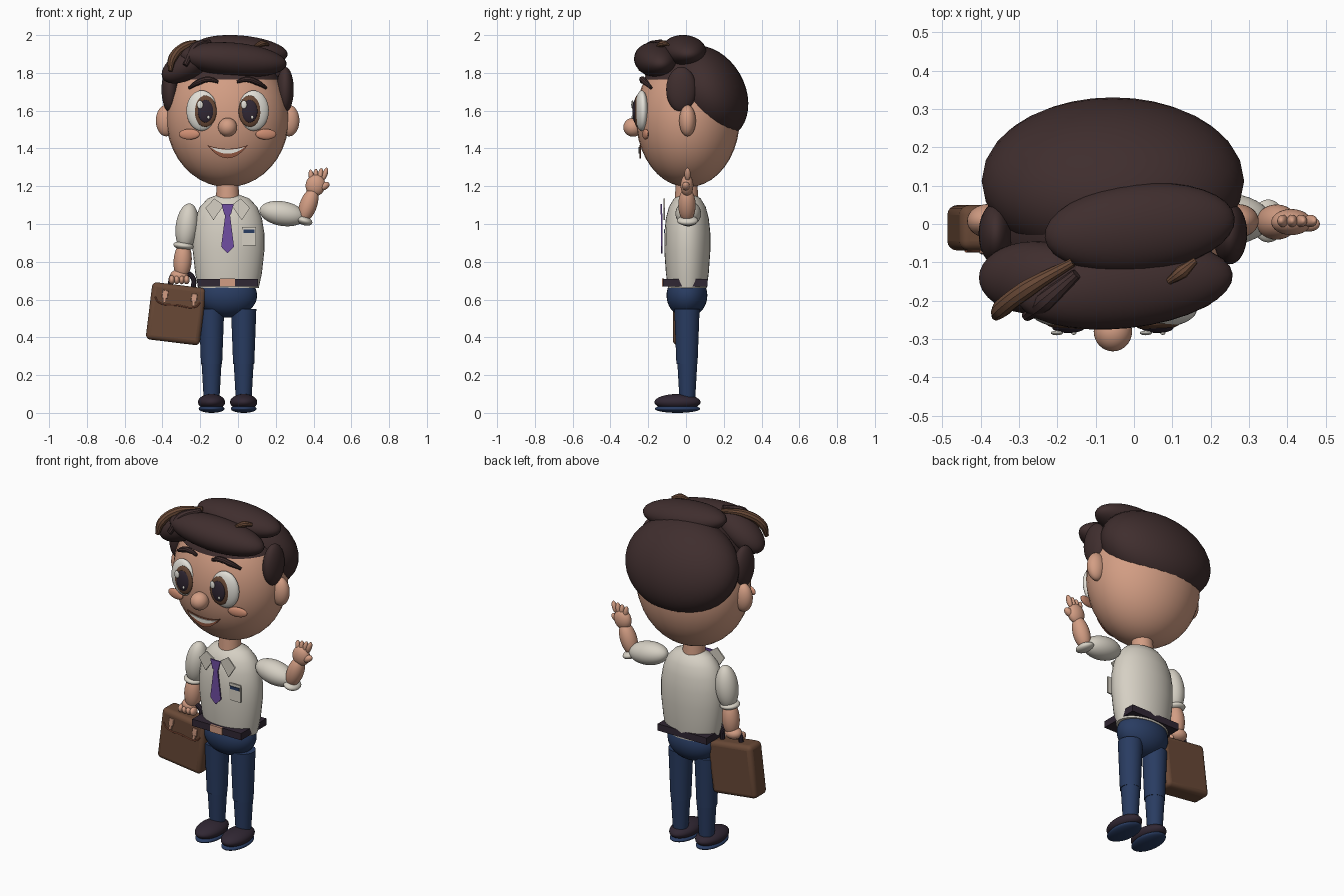
import bpy, bmesh, math
from mathutils import Matrix, Vector

cube = bpy.data.objects.get("Cube")
if cube:
    bpy.data.objects.remove(cube)

MID = -0.055  # body centre line


def material(name, rgb):
    m = bpy.data.materials.new(name)
    m.use_nodes = True
    m.diffuse_color = (*rgb, 1)
    m.node_tree.nodes["Principled BSDF"].inputs["Base Color"].default_value = (*rgb, 1)
    return m


SKIN = material("skin", (.65, .34, .23))
BLUSH = material("blush", (.62, .27, .17))
HAIR = material("dark hair", (.05, .027, .027))
SHIRT = material("shirt cream", (.67, .63, .55))
NAVY = material("trouser navy", (.022, .045, .12))
DARK = material("near black", (.03, .02, .033))
LEATHER = material("leather brown", (.14, .066, .037))
PURPLE = material("tie purple", (.16, .075, .36))
WHITE = material("eye white", (.76, .74, .68))
MOUTH = material("mouth brown", (.27, .09, .05))


def finish(ob, name, mat, smooth=True):
    ob.name = name
    ob.data.materials.append(mat)
    if smooth:
        bpy.ops.object.shade_smooth_by_angle()
    return ob


def ball(name, c, r, mat, rot=(0, 0, 0)):
    bpy.ops.mesh.primitive_uv_sphere_add(segments=32, ring_count=20, location=c,
                                         rotation=[math.radians(a) for a in rot])
    bpy.context.object.scale = r
    return finish(bpy.context.object, name, mat)


def cone(name, c, r1, r2, depth, mat, rot=0):
    bpy.ops.mesh.primitive_cone_add(vertices=32, radius1=r1, radius2=r2, depth=depth,
                                    location=c, rotation=(0, math.radians(rot), 0))
    return finish(bpy.context.object, name, mat)


def box(name, c, size, mat, rot=0, bevel=0):
    bpy.ops.mesh.primitive_cube_add(size=1, location=c, rotation=(0, math.radians(rot), 0))
    ob = bpy.context.object
    ob.scale = size
    if bevel:
        bpy.ops.object.transform_apply(location=False, rotation=False)
        mod = ob.modifiers.new("bevel", 'BEVEL')
        mod.width, mod.segments = bevel, 4
    return finish(ob, name, mat, bool(bevel))


def mesh_object(name, bm, mat, smooth):
    bmesh.ops.recalc_face_normals(bm, faces=bm.faces)
    me = bpy.data.meshes.new(name)
    bm.to_mesh(me)
    bm.free()
    ob = bpy.data.objects.new(name, me)
    bpy.context.collection.objects.link(ob)
    bpy.ops.object.select_all(action='DESELECT')
    ob.select_set(True)
    bpy.context.view_layer.objects.active = ob
    return finish(ob, name, mat, smooth)


def plate(name, pts, y, mat, thick=.008):
    """Thin upright plate from an (x, z) outline."""
    bm = bmesh.new()
    face = bm.faces.new([bm.verts.new((x, y, z)) for x, z in pts])
    ext = bmesh.ops.extrude_face_region(bm, geom=[face])
    moved = [v for v in ext["geom"] if isinstance(v, bmesh.types.BMVert)]
    bmesh.ops.translate(bm, verts=moved, vec=(0, thick, 0))
    return mesh_object(name, bm, mat, False)


def strand(name, pts, r, mat, taper=False):
    cu = bpy.data.curves.new(name, 'CURVE')
    cu.dimensions = '3D'
    cu.bevel_depth, cu.bevel_resolution, cu.use_fill_caps = r, 3, True
    sp = cu.splines.new('BEZIER')
    sp.bezier_points.add(len(pts) - 1)
    for i, (bp, p) in enumerate(zip(sp.bezier_points, pts)):
        bp.co = p
        bp.handle_left_type = bp.handle_right_type = 'AUTO'
        if taper and i in (0, len(pts) - 1):
            bp.radius = .5
    ob = bpy.data.objects.new(name, cu)
    bpy.context.collection.objects.link(ob)
    bpy.ops.object.select_all(action='DESELECT')
    ob.select_set(True)
    bpy.context.view_layer.objects.active = ob
    bpy.ops.object.convert(target='MESH')
    return finish(bpy.context.object, name, mat)


# Head and scalp cap
ball("head", (MID, .01, 1.56), (.325, .275, .365), SKIN)
cap = ball("scalp_cap", (MID, .012, 1.56), (.332, .283, .373), HAIR)
bm = bmesh.new()
bm.from_mesh(cap.data)
bmesh.ops.bisect_plane(bm, geom=bm.verts[:] + bm.edges[:] + bm.faces[:],
                       plane_co=(0, 0, .55), plane_no=(0, 0, -1), clear_outer=True)
bm.to_mesh(cap.data)
bm.free()

# Hair masses and strands
ball("back_hair", (MID, .112, 1.695), (.342, .2, .265), HAIR, (30, 0, 0))
ball("front_quiff", (-.025, -.16, 1.87), (.285, .112, .09), HAIR, (0, 5, 6))
ball("top_hair", (.015, -.01, 1.918), (.25, .115, .08), HAIR, (0, 5, 6))
ball("side_sweep", (-.26, -.14, 1.85), (.16, .095, .08), HAIR, (0, -30, 0))
strand("light_strand", [(-.36, -.24, 1.81), (-.345, -.22, 1.88), (-.28, -.17, 1.94), (-.16, -.1, 1.96)],
       .024, LEATHER, True)
strand("dark_strand", [(-.28, -.24, 1.84), (-.23, -.2, 1.93), (-.15, -.13, 1.965)], .028, HAIR, True)
strand("small_strand", [(.09, -.15, 1.94), (.125, -.125, 1.955), (.16, -.095, 1.95)], .018, LEATHER, True)

# Mirrored face parts
for s, side in ((-1, "right"), (1, "left")):
    X = lambda d: MID + s * d
    ball(side + "_sideburn", (X(.305), -.025, 1.712), (.045, .08, .12), HAIR)
    ball(side + "_ear", (X(.325), .008, 1.547), (.055, .044, .083), SKIN)
    ball(side + "_eye_white", (X(.137), -.235, 1.6), (.082, .035, .107), WHITE, (0, 0, s * 8))
    ball(side + "_iris", (X(.118), -.259, 1.597), (.06, .018, .083), LEATHER, (0, 0, s * 4))
    ball(side + "_pupil", (X(.116), -.27, 1.597), (.042, .014, .06), DARK)
    ball(side + "_eye_glint", (X(.116) - .03, -.284, 1.632), (.016, .006, .022), WHITE)
    ball(side + "_small_glint", (X(.116) + .014, -.284, 1.565), (.007, .005, .009), WHITE)
    ball(side + "_cheek", (X(.203), -.214, 1.475), (.056, .014, .028), BLUSH, (0, 0, s * 12))
    strand(side + "_eyebrow", [(X(.05), -.235, 1.752), (X(.1), -.232, 1.766), (X(.155), -.215, 1.75),
                               (X(.205), -.185, 1.72)], .016, HAIR, True)

# Nose and smile
ball("nose", (MID, -.28, 1.512), (.05, .052, .05), SKIN)


def smile(half, top, dip, bottom):
    ts = [i / 8 - 1 for i in range(17)]
    upper = [(MID + half * t, top - dip * (1 - t * t)) for t in ts]
    lower = [(MID + half * t, top - (top - bottom) * (1 - t * t)) for t in ts[-2:0:-1]]
    return upper + lower


plate("mouth", smile(.108, 1.418, .02, 1.348), -.247, MOUTH)
plate("teeth", smile(.092, 1.408, .014, 1.372), -.251, WHITE)

# Neck and torso
cone("neck", (MID, .003, 1.17), .065, .055, .13, SKIN)
profile = [(0, .66), (.84, .66), (.93, .74), (1, .86), (1, .95), (.93, 1.03),
           (.8, 1.09), (.58, 1.135), (.3, 1.155), (0, 1.16)]
bm = bmesh.new()
vs = [bm.verts.new((r, 0, z)) for r, z in profile]
es = [bm.edges.new(p) for p in zip(vs, vs[1:])]
bmesh.ops.spin(bm, geom=vs + es, cent=(0, 0, 0), axis=(0, 0, 1), angle=math.tau, steps=32)
bmesh.ops.remove_doubles(bm, verts=bm.verts, dist=.0001)
bmesh.ops.transform(bm, verts=bm.verts,
                    matrix=Matrix.Translation((-.05, .007, 0)) @ Matrix.Diagonal((.19, .122, 1, 1)))
mesh_object("shirt_torso", bm, SHIRT, True)

# Collar, tie and pocket
for s, side in ((-1, "right"), (1, "left")):
    plate(side + "_collar", [(MID + s * d, z) for d, z in
                             ((.02, 1.1), (.07, 1.135), (.118, 1.085), (.075, 1.02))], -.118, SHIRT)
plate("tie_knot", [(MID + d, z) for d, z in ((-.032, 1.105), (.032, 1.105), (.018, 1.05), (-.018, 1.05))],
      -.134, PURPLE)
plate("tie_blade", [(MID + d, z) for d, z in
                    ((-.012, 1.055), (.012, 1.055), (.034, .88), (0, .845), (-.034, .88))], -.132, PURPLE)
plate("pocket", [(.02, .985), (.095, .985), (.095, .885), (.02, .885)], -.112, SHIRT)
plate("pocket_pen", [(.028, .97), (.088, .97), (.088, .953), (.028, .953)], -.116, NAVY)

# Belt and hips
box("belt", (MID, -.003, .69), (.32, .235, .04), DARK)
box("belt_buckle", (MID, -.121, .69), (.078, .01, .042), SKIN)
ball("hips", (MID, .005, .622), (.156, .108, .117), NAVY)

# Legs and shoes
for s, side in ((-1, "right"), (1, "left")):
    x = MID + s * .085
    cone(side + "_thigh", (x, .005, .405), .056, .067, .29, NAVY)
    cone(side + "_shin", (x, .007, .165), .041, .053, .21, NAVY)
    ball(side + "_shoe", (x, -.045, .057), (.072, .122, .043), DARK)
    ball(side + "_shoe_sole", (x, -.045, .022), (.068, .12, .022), NAVY)

# Lowered arm holding the case
ball("right_sleeve", (-.27, .003, .985), (.06, .065, .125), SHIRT, (0, 7, 0))
ball("right_cuff", (-.288, 0, .885), (.054, .056, .023), SHIRT, (0, 7, 0))
ball("right_forearm", (-.293, 0, .805), (.048, .048, .1), SKIN, (0, 4, 0))
ball("right_palm", (-.31, 0, .725), (.05, .042, .035), SKIN)
for i in range(4):
    ball("right_finger_%d" % (i + 1), (-.35 + i * .026, -.025, .705), (.016, .028, .024), SKIN)

# Raised waving arm
ball("left_sleeve", (.235, .012, 1.055), (.122, .068, .065), SHIRT, (0, 10, 0))
ball("left_cuff", (.35, .008, 1.018), (.045, .056, .024), SHIRT, (0, 18, 0))
ball("left_forearm", (.372, .005, 1.1), (.046, .046, .095), SKIN, (0, 20, 0))
ball("left_palm", (.41, .005, 1.205), (.052, .034, .058), SKIN, (0, 12, 0))
ball("left_thumb", (.455, 0, 1.2), (.032, .02, .02), SKIN, (0, -30, 0))
for i in range(4):
    ball("left_finger_%d" % (i + 1), (.388 + i * .024, .008, 1.252 + .004 * i),
         (.014, .016, .036), SKIN, (0, i * 9 - 8, 0))

# Briefcase, tilted as it hangs
TILT = 7
spin = Matrix.Rotation(math.radians(TILT), 3, 'Y')


def on_case(x, y, z):
    return Vector((-.328, -.01, .525)) + spin @ Vector((x, y, z))


box("briefcase", on_case(0, 0, 0), (.288, .118, .305), LEATHER, TILT, .025)
strand("case_handle", [on_case(x, .005, z) for x, z in ((-.05, .145), (-.04, .2), (.02, .222),
                                                        (.065, .2), (.075, .145))], .014, DARK)
strand("case_flap_seam", [on_case(x, -.06, z) for x, z in ((-.12, .075), (-.1, .05), (0, .045),
                                                           (.1, .05), (.12, .075))], .004, MOUTH)
for i, x in enumerate((-.07, .085)):
    box("case_clasp_%d" % (i + 1), on_case(x, -.062, .095), (.03, .012, .042), SKIN, TILT, .004)
    box("case_clasp_tab_%d" % (i + 1), on_case(x, -.063, .065), (.016, .012, .025), SKIN, TILT)
